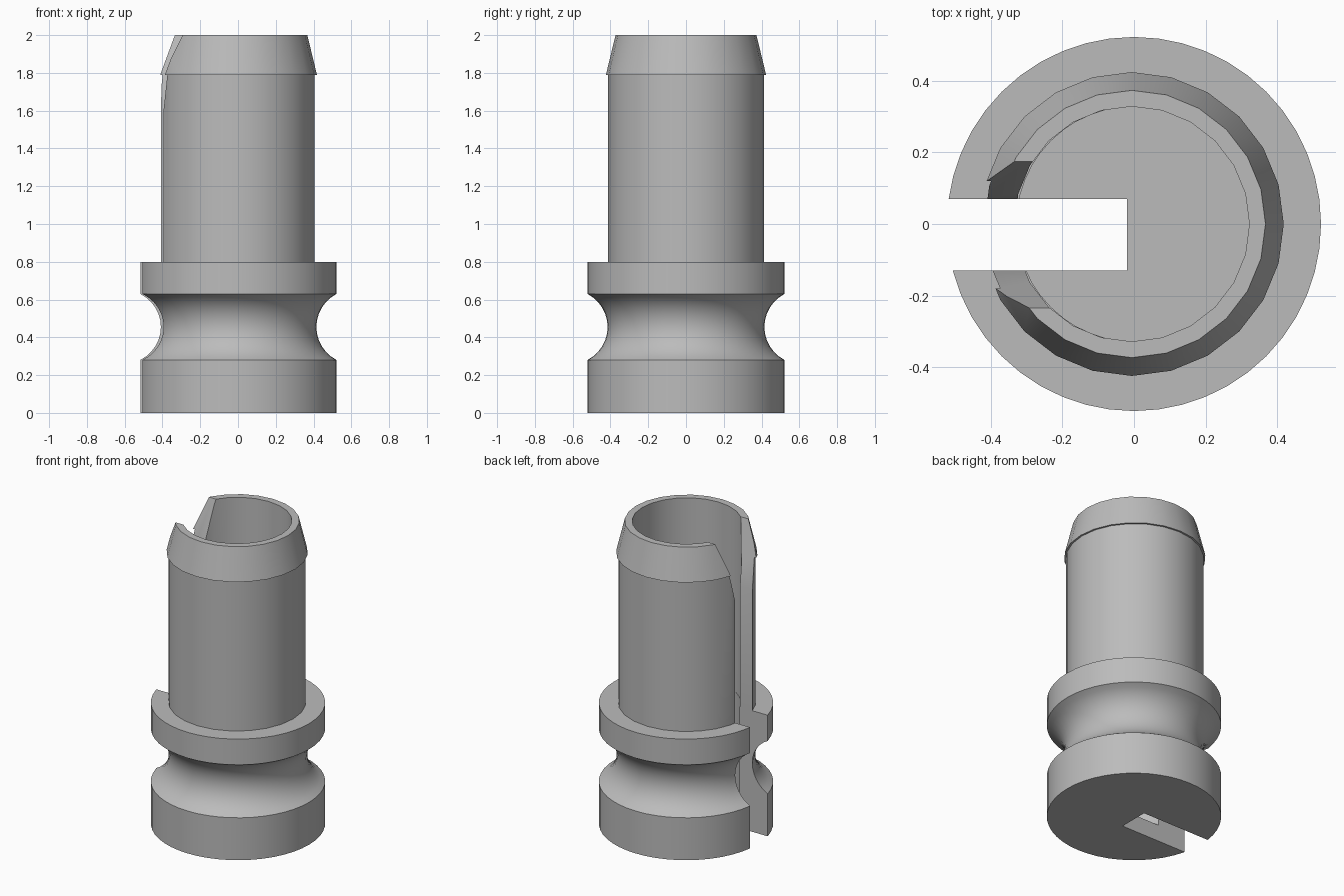
import bpy, bmesh, math

cube = bpy.data.objects.get("Cube")
if cube:
    bpy.data.objects.remove(cube, do_unlink=True)

grey = bpy.data.materials.new("plain grey")
grey.use_nodes = True
colour = (0.5, 0.5, 0.5, 1)
grey.diffuse_color = colour
grey.node_tree.nodes["Principled BSDF"].inputs["Base Color"].default_value = colour


def make_object(name, bm):
    bmesh.ops.recalc_face_normals(bm, faces=bm.faces)
    mesh = bpy.data.meshes.new(name)
    bm.to_mesh(mesh)
    bm.free()
    mesh.materials.append(grey)
    obj = bpy.data.objects.new(name, mesh)
    bpy.context.collection.objects.link(obj)
    return obj


def lathe(name, profile, sides, x):
    """Revolve a closed (radius, z) profile about the vertical axis."""
    bm = bmesh.new()
    rings = []
    for r, z in profile:
        if r == 0:
            rings.append([bm.verts.new((x, 0, z))] * sides)
        else:
            angles = [math.tau * i / sides for i in range(sides)]
            rings.append([bm.verts.new((x + r * math.cos(a), r * math.sin(a), z))
                          for a in angles])
    for low, high in zip(rings, rings[1:] + rings[:1]):
        for i in range(sides):
            j = (i + 1) % sides
            corners = list(dict.fromkeys((low[i], low[j], high[j], high[i])))
            if len(corners) > 2:
                bm.faces.new(corners)
    return make_object(name, bm)


def slot_cutter():
    """Straight slot that flares out towards the top."""
    middle, half = -0.03, 0.1
    levels = [(-0.1, half), (1.6, half), (2.1, 0.23)]
    outline = [(middle + w, z) for z, w in levels]
    outline += [(middle - w, z) for z, w in reversed(levels)]
    bm = bmesh.new()
    face = bm.faces.new([bm.verts.new((-0.8, y, z)) for y, z in outline])
    side = bmesh.ops.extrude_face_region(bm, geom=[face])
    moved = [v for v in side["geom"] if isinstance(v, bmesh.types.BMVert)]
    bmesh.ops.translate(bm, verts=moved, vec=(0.78, 0, 0))
    cutter = make_object("slot_cutter", bm)
    cutter.hide_render = True
    return cutter


# Grooved base with a blind bore
rim, bore, floor = 0.522, 0.328, 0.11
low, high, waist = 0.28, 0.63, 0.415
half = (high - low) / 2
depth = rim - waist
arc_radius = (half ** 2 + depth ** 2) / (2 * depth)
sweep = math.asin(half / arc_radius)
groove = []
for i in range(13):
    a = sweep * (i / 6 - 1)
    groove.append((waist + arc_radius * (1 - math.cos(a)),
                   (low + high) / 2 + arc_radius * math.sin(a)))
base = lathe("grooved_base",
             [(0, 0), (rim, 0)] + groove
             + [(rim, 0.8), (bore, 0.8), (bore, floor), (0, floor)], 48, 0)

# Hollow stem with a tapered lip
stem = lathe("hollow_stem",
             [(bore, 0.8), (0.412, 0.8), (0.412, 1.79), (0.424, 1.79),
              (0.373, 2), (bore, 2)], 24, -0.006)

# Slot through both parts, then shading
cutter = slot_cutter()
for part in (base, stem):
    bpy.ops.object.select_all(action="DESELECT")
    part.select_set(True)
    bpy.context.view_layer.objects.active = part
    cut = part.modifiers.new("slot", "BOOLEAN")
    cut.operation, cut.solver, cut.object = "DIFFERENCE", "EXACT", cutter
    bpy.ops.object.modifier_apply(modifier=cut.name)
    bpy.ops.object.shade_smooth_by_angle(angle=math.radians(30))
bpy.data.objects.remove(cutter, do_unlink=True)
